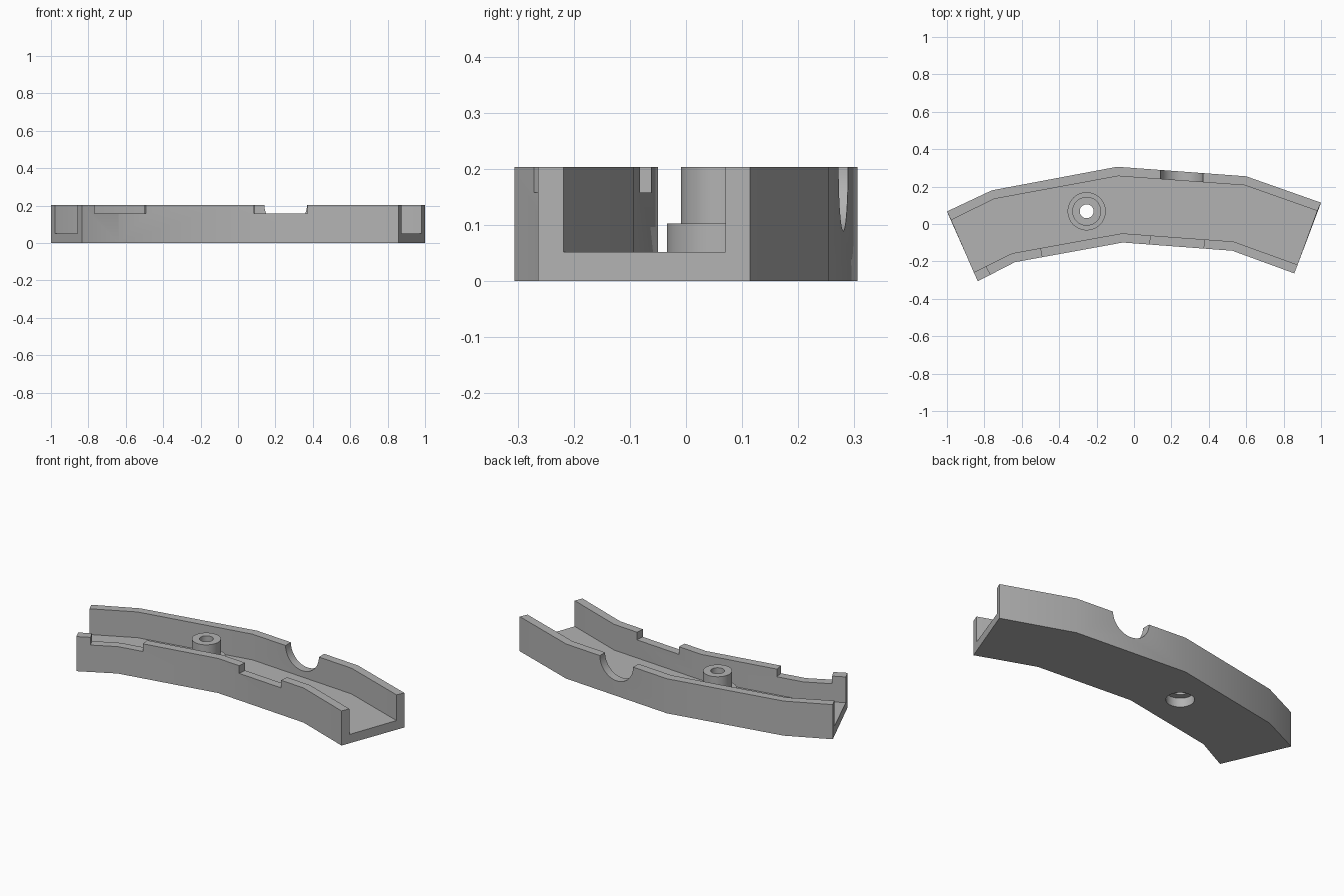
import bpy, bmesh
from math import atan2
from mathutils import Vector

if "Cube" in bpy.data.objects:
    bpy.data.objects.remove(bpy.data.objects["Cube"])

HEIGHT, FLOOR = 0.203, 0.052
BOSS = Vector((-0.253, 0.068))

# Plan lines of the channel walls, right end to left end
back_outer = [(-1, 0.067), (-0.76, 0.18), (-0.09, 0.306), (0.60, 0.255), (1, 0.114)]
back_inner = [(-0.978, 0.021), (-0.747, 0.134), (-0.085, 0.256), (0.592, 0.207), (0.98, 0.07)]
front_inner = [(-0.857, -0.258), (-0.65, -0.156), (-0.064, -0.05), (0.533, -0.094), (0.875, -0.218)]
front_outer = [(-0.835, -0.306), (-0.637, -0.204), (-0.06, -0.099), (0.526, -0.143), (0.857, -0.264)]

gray = bpy.data.materials.new("plain gray")
gray.use_nodes = True
gray.diffuse_color = (0.45, 0.45, 0.45, 1)
gray.node_tree.nodes["Principled BSDF"].inputs["Base Color"].default_value = gray.diffuse_color


def finish(name, bm):
    bmesh.ops.recalc_face_normals(bm, faces=bm.faces)
    mesh = bpy.data.meshes.new(name)
    bm.to_mesh(mesh)
    bm.free()
    mesh.materials.append(gray)
    obj = bpy.data.objects.new(name, mesh)
    bpy.context.collection.objects.link(obj)
    return obj


def cylinder(name, radius, z0, z1, segments=64):
    bm = bmesh.new()
    bmesh.ops.create_cone(bm, cap_ends=True, segments=segments, radius1=radius,
                          radius2=radius, depth=z1 - z0)
    obj = finish(name, bm)
    obj.location = (BOSS.x, BOSS.y, (z0 + z1) / 2)
    return obj


def notch_box(name, start, end, depth):
    """Box across a wall, between two points on its outer line, open at the top."""
    a, b = Vector(start), Vector(end)
    bm = bmesh.new()
    bmesh.ops.create_cube(bm, size=1)
    obj = finish(name, bm)
    mid = (a + b) / 2
    obj.location = (mid.x, mid.y, HEIGHT)
    obj.scale = ((b - a).length, 0.17, depth * 2)
    obj.rotation_euler.z = atan2(b.y - a.y, b.x - a.x)
    return obj


def combine(target, tool, operation):
    mod = target.modifiers.new(operation.title(), 'BOOLEAN')
    mod.operation, mod.solver, mod.object = operation, 'EXACT', tool
    bpy.context.view_layer.objects.active = target
    bpy.ops.object.modifier_apply(modifier=mod.name)
    bpy.data.objects.remove(tool)


# Channel: a U section lofted along the bent path
bm = bmesh.new()
rings = []
for bo, bi, fi, fo in zip(back_outer, back_inner, front_inner, front_outer):
    section = [(bo, 0), (bo, HEIGHT), (bi, HEIGHT), (bi, FLOOR),
               (fi, FLOOR), (fi, HEIGHT), (fo, HEIGHT), (fo, 0)]
    rings.append([bm.verts.new((*p, z)) for p, z in section])
for r, s in zip(rings, rings[1:]):
    for i in range(8):
        j = (i + 1) % 8
        bm.faces.new((r[i], r[j], s[j], s[i]))
for ring in (rings[0], rings[-1]):
    bm.faces.new(ring)
channel = finish("curved_channel", bm)

# Stepped screw boss with a through hole and a recess below
combine(channel, cylinder("boss_base", 0.102, 0.02, 0.102), 'UNION')
combine(channel, cylinder("boss_post", 0.077, 0.03, HEIGHT), 'UNION')
combine(channel, cylinder("screw_hole", 0.037, -0.1, 0.3), 'DIFFERENCE')
combine(channel, cylinder("head_recess", 0.074, -0.1, 0.052), 'DIFFERENCE')

# Front wall notches; the right one follows the bend
combine(channel, notch_box("notch_a", (-0.767, -0.271), (-0.64, -0.204), 0.045), 'DIFFERENCE')
combine(channel, notch_box("notch_b", (-0.66, -0.208), (-0.492, -0.179), 0.045), 'DIFFERENCE')
combine(channel, notch_box("notch_c", (0.085, -0.11), (0.372, -0.132), 0.045), 'DIFFERENCE')

# Half round cable opening in the back wall
opening = cylinder("cable_opening", 0.114, -0.1, 0.1)
opening.location = (0.255, 0.255, HEIGHT)
opening.rotation_euler.x = 1.5708
combine(channel, opening, 'DIFFERENCE')

# Soft shading over the shallow bends, sharp at the edges
bpy.ops.object.select_all(action='DESELECT')
channel.select_set(True)
bpy.context.view_layer.objects.active = channel
bpy.ops.object.shade_smooth_by_angle(angle=0.52)
